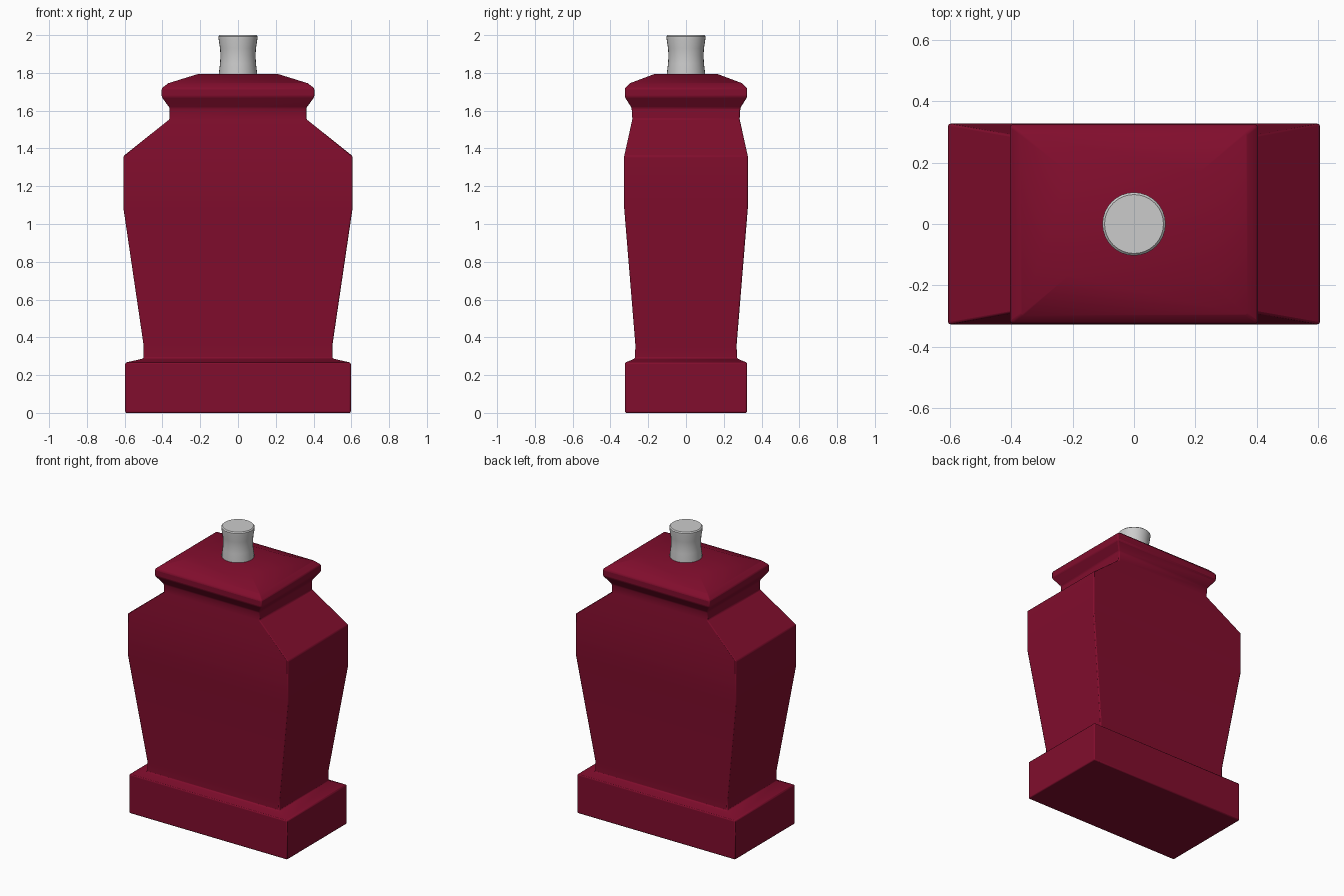
import bpy, bmesh, math

if "Cube" in bpy.data.objects:
    bpy.data.objects.remove(bpy.data.objects["Cube"])


def loft(name, rings, angle):
    """Skin a stack of equal-sized rings and cap both ends."""
    bm = bmesh.new()
    loops = [[bm.verts.new(p) for p in ring] for ring in rings]
    n = len(rings[0])
    for a, b in zip(loops, loops[1:]):
        for i in range(n):
            j = (i + 1) % n
            bm.faces.new((a[i], a[j], b[j], b[i]))
    bm.faces.new(loops[0][::-1])
    bm.faces.new(loops[-1])
    bmesh.ops.recalc_face_normals(bm, faces=bm.faces)
    mesh = bpy.data.meshes.new(name)
    bm.to_mesh(mesh)
    bm.free()
    ob = bpy.data.objects.new(name, mesh)
    bpy.context.collection.objects.link(ob)
    bpy.ops.object.select_all(action='DESELECT')
    ob.select_set(True)
    bpy.context.view_layer.objects.active = ob
    bpy.ops.object.shade_smooth_by_angle(angle=math.radians(angle))
    return ob


def rect(x, y, z):
    return [(-x, -y, z), (x, -y, z), (x, y, z), (-x, y, z)]


def circle(r, z, turn=0.0, n=32):
    return [(r * math.cos(turn + 2 * math.pi * i / n),
             r * math.sin(turn + 2 * math.pi * i / n), z) for i in range(n)]


# Rectangular body: half width, half depth, height
profile = [
    (0.597, 0.323, 0.005), (0.597, 0.323, 0.266),   # plinth
    (0.50, 0.27, 0.288), (0.50, 0.268, 0.36),       # foot
    (0.606, 0.327, 1.08), (0.606, 0.327, 1.36),     # shoulders
    (0.362, 0.284, 1.555), (0.362, 0.288, 1.615),   # neck
    (0.404, 0.324, 1.672), (0.404, 0.324, 1.718),   # rim
    (0.37, 0.298, 1.745), (0.215, 0.17, 1.793),     # sloping top
]
profile[0] = (0.597, 0.323, 0.0)
body = loft("lamp_body", [rect(*p) for p in profile], 30)
bevel = body.modifiers.new("soft_edges", 'BEVEL')
bevel.width = 0.007
bevel.segments = 2
bevel.limit_method = 'ANGLE'
bevel.angle_limit = math.radians(28)

mat = bpy.data.materials.new("crimson_glaze")
mat.diffuse_color = (0.22, 0.004, 0.026, 1)
mat.use_nodes = True
mat.node_tree.nodes["Principled BSDF"].inputs["Base Color"].default_value = mat.diffuse_color
body.data.materials.append(mat)

# Waisted round fitting on top
fitting = [(0.101, 1.785), (0.101, 1.80), (0.095, 1.85), (0.093, 1.89),
           (0.095, 1.93), (0.103, 1.98), (0.103, 1.993), (0.096, 2.0)]
loft("top_fitting", [circle(r, z) for r, z in fitting], 40)
